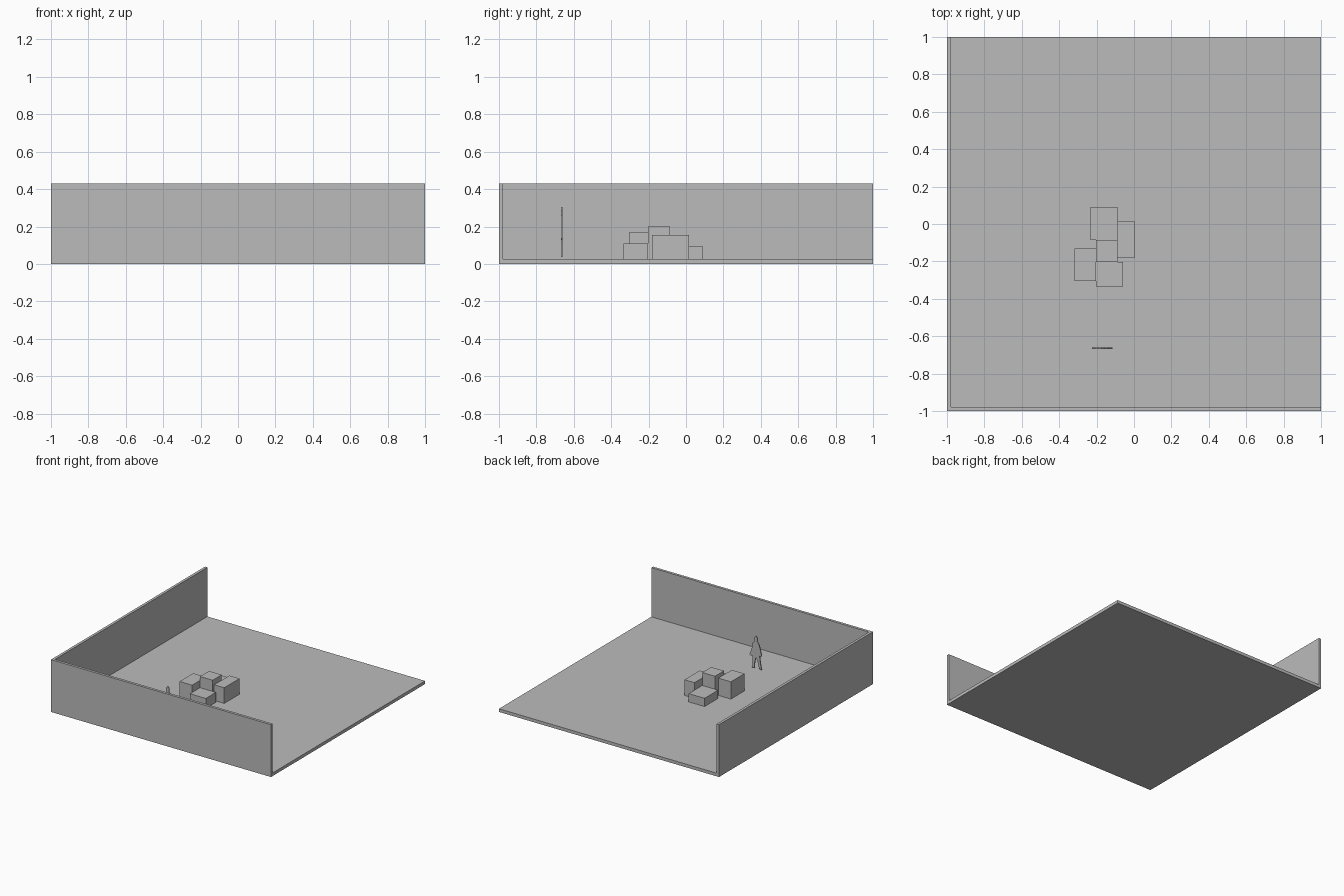
import bpy
import bmesh
from mathutils import Vector

default = bpy.data.objects.get("Cube")
if default:
    bpy.data.objects.remove(default, do_unlink=True)

# One plain grey for everything
grey = bpy.data.materials.new("plain_grey")
grey.use_nodes = True
grey.diffuse_color = (0.5, 0.5, 0.5, 1)
grey.node_tree.nodes["Principled BSDF"].inputs["Base Color"].default_value = (0.5, 0.5, 0.5, 1)


def finish(name, bm):
    bmesh.ops.recalc_face_normals(bm, faces=bm.faces)
    mesh = bpy.data.meshes.new(name)
    bm.to_mesh(mesh)
    bm.free()
    mesh.materials.append(grey)
    obj = bpy.data.objects.new(name, mesh)
    bpy.context.collection.objects.link(obj)
    return obj


def box(name, x, y, z):
    """Box from (low, high) ranges along each axis."""
    bm = bmesh.new()
    bmesh.ops.create_cube(bm, size=1)
    for v in bm.verts:
        v.co = Vector([r[0] if c < 0 else r[1] for c, r in zip(v.co, (x, y, z))])
    return finish(name, bm)


FLOOR = 0.026
WALL = 0.022
HEIGHT = 0.43
INNER = -1 + WALL

# Floor slab and the two walls
box("floor", (INNER, 1), (INNER, 1), (0, FLOOR))
box("front_wall", (-1, 1), (-1, INNER), (0, HEIGHT))
box("side_wall", (-1, INNER), (INNER, 1), (0, HEIGHT))

# Cluster of crates: x range, y range, top height
crates = {
    "crate_back": ((-0.232, -0.088), (-0.085, 0.09), 0.094),
    "crate_left": ((-0.088, 0.003), (-0.183, 0.015), 0.155),
    "crate_centre": ((-0.203, -0.088), (-0.203, -0.086), 0.2),
    "crate_right": ((-0.317, -0.203), (-0.306, -0.13), 0.168),
    "crate_front": ((-0.203, -0.059), (-0.334, -0.203), 0.108),
}
for name, (x, y, top) in crates.items():
    box(name, x, y, (FLOOR, top))

# Thin standing figure, cut out from an outline
outline = [
    (0.004, 0.305), (0.018, 0.288), (0.015, 0.26), (0.033, 0.24),
    (0.042, 0.19), (0.062, 0.137), (0.046, 0.13), (0.037, 0.145),
    (0.034, 0.1), (0.037, 0.037), (0.016, 0.039), (0.014, 0.09),
    (0.002, 0.13), (-0.014, 0.09), (-0.026, 0.042), (-0.048, 0.037),
    (-0.036, 0.1), (-0.03, 0.15), (-0.042, 0.142), (-0.048, 0.155),
    (-0.036, 0.2), (-0.025, 0.24), (-0.008, 0.26), (-0.012, 0.285),
]
FIGURE_X, FIGURE_Y, THICK = -0.177, -0.663, 0.008
bm = bmesh.new()
face = bm.faces.new([bm.verts.new((FIGURE_X + x, FIGURE_Y - THICK / 2, z)) for x, z in outline])
out = bmesh.ops.extrude_face_region(bm, geom=[face], use_keep_orig=True)
moved = [g for g in out["geom"] if isinstance(g, bmesh.types.BMVert)]
bmesh.ops.translate(bm, verts=moved, vec=(0, THICK, 0))
finish("standing_figure", bm)
